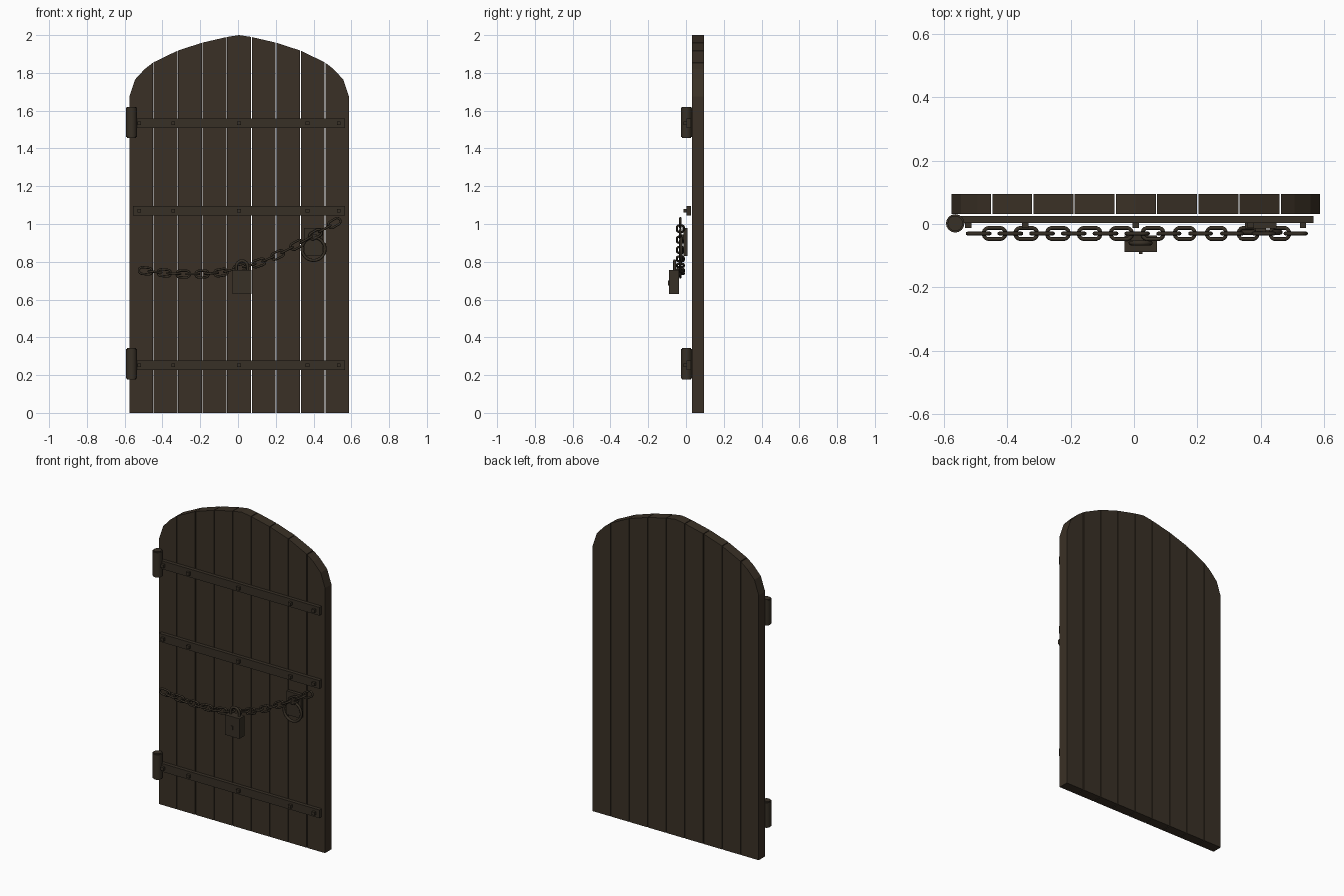
import bpy, bmesh, math
from mathutils import Matrix, Vector

if "Cube" in bpy.data.objects:
    bpy.data.objects.remove(bpy.data.objects["Cube"])


def material(name, c):
    m = bpy.data.materials.new(name)
    m.diffuse_color = (*c, 1)
    m.use_nodes = True
    m.node_tree.nodes["Principled BSDF"].inputs["Base Color"].default_value = m.diffuse_color
    return m


WOOD = material("dark wood", (0.042, 0.030, 0.019))
IRON = material("dark iron", (0.038, 0.029, 0.019))


def finish(name, bm, mat, smooth=False):
    bmesh.ops.recalc_face_normals(bm, faces=bm.faces)
    me = bpy.data.meshes.new(name)
    bm.to_mesh(me)
    bm.free()
    me.materials.append(mat)
    for p in me.polygons:
        p.use_smooth = smooth
    ob = bpy.data.objects.new(name, me)
    bpy.context.collection.objects.link(ob)
    return ob


def box(name, x0, x1, y0, y1, z0, z1, mat=IRON):
    bm = bmesh.new()
    bmesh.ops.create_cube(bm, size=1)
    for v in bm.verts:
        v.co = ((x0 + x1) / 2 + v.co.x * (x1 - x0),
                (y0 + y1) / 2 + v.co.y * (y1 - y0),
                (z0 + z1) / 2 + v.co.z * (z1 - z0))
    return finish(name, bm, mat)


def tube(name, path, r, closed=True, sides=8, mtx=Matrix()):
    """Round tube along a path lying in the local XY plane."""
    bm = bmesh.new()
    n = len(path)
    rings = []
    for i, p in enumerate(path):
        a = path[(i - 1) % n] if closed or i > 0 else p
        b = path[(i + 1) % n] if closed or i < n - 1 else p
        t = (Vector(b) - Vector(a)).normalized()
        side = Vector((t.y, -t.x, 0))
        ring = []
        for k in range(sides):
            w = 2 * math.pi * k / sides
            co = Vector(p) + side * (r * math.cos(w)) + Vector((0, 0, r * math.sin(w)))
            ring.append(bm.verts.new(mtx @ co))
        rings.append(ring)
    for i in range(n if closed else n - 1):
        a, b = rings[i], rings[(i + 1) % n]
        for k in range(sides):
            j = (k + 1) % sides
            bm.faces.new((a[k], a[j], b[j], b[k]))
    return finish(name, bm, IRON, True)


# Arched door outline: distance from the middle, height
ARCH = [(0, 2.0), (0.065, 1.99), (0.195, 1.96), (0.325, 1.918), (0.455, 1.855),
        (0.50, 1.82), (0.551, 1.765), (0.581, 1.675)]
MID = 0.006


def arch_z(x):
    d = abs(x - MID)
    for (a, za), (b, zb) in zip(ARCH, ARCH[1:]):
        if d <= b:
            return za + (zb - za) * (d - a) / (b - a)
    return ARCH[-1][1]


# Nine planks with thin gaps
knots = sorted({MID + s * d for d, _ in ARCH for s in (-1, 1)})
edges = [-0.575] + [MID + 0.13 * (i - 3.5) for i in range(8)] + [0.587]
for i in range(9):
    x0 = edges[i] + (0.002 if i else 0)
    x1 = edges[i + 1] - (0.002 if i < 8 else 0)
    xs = [x0] + [k for k in knots if x0 + 0.003 < k < x1 - 0.003] + [x1]
    outline = [(x0, 0), (x1, 0)] + [(x, arch_z(x)) for x in reversed(xs)]
    bm = bmesh.new()
    f = bm.faces.new([bm.verts.new((x, 0.031, z)) for x, z in outline])
    ext = bmesh.ops.extrude_face_region(bm, geom=[f])["geom"]
    bmesh.ops.translate(bm, vec=(0, 0.064, 0),
                        verts=[e for e in ext if isinstance(e, bmesh.types.BMVert)])
    finish("plank", bm, WOOD)

# Iron straps with bolts
for z in (0.252, 1.07, 1.533):
    box("strap", -0.555, 0.567, 0.003, 0.026, z - 0.026, z + 0.026)
    for x in (-0.523, -0.343, 0.005, 0.368, 0.533):
        box("bolt", x - 0.01, x + 0.01, -0.013, 0.004, z - 0.01, z + 0.01)

# Hinge barrels
for z in (0.26, 1.538):
    bm = bmesh.new()
    bmesh.ops.create_cone(bm, cap_ends=True, segments=16, radius1=0.029, radius2=0.029,
                          depth=0.165, matrix=Matrix.Translation((-0.564, 0.002, z)))
    rims = [e for e in bm.edges if abs(e.verts[0].co.z - e.verts[1].co.z) < 0.001]
    bmesh.ops.bevel(bm, geom=rims, offset=0.005, segments=2, affect='EDGES')
    ob = finish("hinge", bm, IRON)
    bpy.context.view_layer.objects.active = ob
    ob.select_set(True)
    bpy.ops.object.shade_smooth_by_angle(angle=math.radians(35))
    ob.select_set(False)

# Hanging chain: alternating upright and flat links
HEIGHTS = [0.752, 0.741, 0.735, 0.735, 0.743, 0.767, 0.794, 0.836, 0.889, 0.945, 1.005]


def chain_z(t):
    i = min(max(int(t), 0), 9)
    return HEIGHTS[i] + (HEIGHTS[i + 1] - HEIGHTS[i]) * (t - i)


link = []
for k in range(16):
    w = 2 * math.pi * (k + 0.5) / 16
    link.append((0.017 * (1 if math.cos(w) > 0 else -1) + 0.018 * math.cos(w),
                 0.018 * math.sin(w), 0))
for i in range(21):
    t = i / 2
    slope = (chain_z(min(t + 0.5, 10)) - chain_z(max(t - 0.5, 0))) / \
            (0.1 * (min(t + 0.5, 10) - max(t - 0.5, 0)))
    m = Matrix.Translation((-0.49 + 0.1 * t, -0.03, chain_z(t))) \
        @ Matrix.Rotation(-math.atan(slope), 4, 'Y')
    if i % 2 == 0:
        m = m @ Matrix.Rotation(math.pi / 2, 4, 'X')
    tube("chain_link", link, 0.006, mtx=m)

# Padlock body, shackle and keyhole stud
box("padlock_body", -0.03, 0.072, -0.089, -0.036, 0.63, 0.757)
box("keyhole_stud", 0.015, 0.027, -0.095, -0.088, 0.675, 0.7)
arc = [(0.03 * math.cos(math.pi * k / 12), 0.775 + 0.03 * math.sin(math.pi * k / 12), 0)
       for k in range(13)]
upright = Matrix.Translation((0.021, -0.06, 0)) @ Matrix.Rotation(math.pi / 2, 4, 'X')
tube("padlock_shackle", [(0.03, 0.74, 0)] + arc + [(-0.03, 0.74, 0)], 0.008,
     closed=False, mtx=upright)

# Ring handle on its plate
box("handle_plate", 0.35, 0.45, -0.014, 0.008, 0.83, 0.98)
box("handle_boss", 0.383, 0.417, -0.032, -0.012, 0.915, 0.945)
ring = [(0.061 * math.cos(2 * math.pi * k / 28), 0.061 * math.sin(2 * math.pi * k / 28), 0)
        for k in range(28)]
tube("ring_handle", ring, 0.008,
     mtx=Matrix.Translation((0.4, -0.026, 0.868)) @ Matrix.Rotation(math.pi / 2, 4, 'X'))
